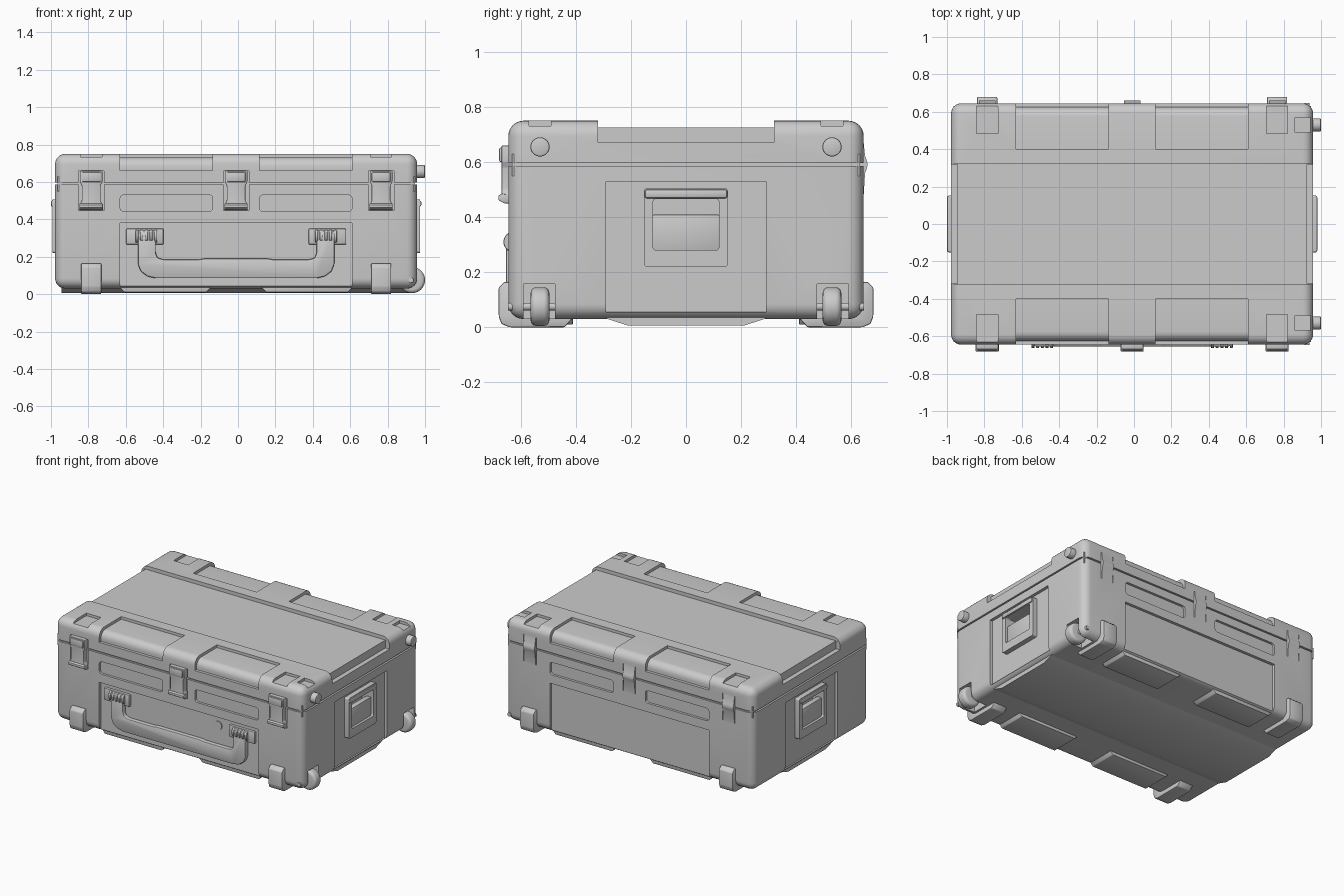
import bpy, bmesh, math

if "Cube" in bpy.data.objects:
    bpy.data.objects.remove(bpy.data.objects["Cube"])

S = (-1, 1)


def finish(name, bm, bevel=0, segs=2, keep=None):
    """Bevel the edges, fix normals and link the mesh as an object."""
    bmesh.ops.recalc_face_normals(bm, faces=bm.faces)
    if bevel:
        edges = [e for e in bm.edges if keep is None or keep(e)]
        bmesh.ops.bevel(bm, geom=edges, offset=bevel, segments=segs,
                        profile=0.5, affect='EDGES', clamp_overlap=True)
        bmesh.ops.recalc_face_normals(bm, faces=bm.faces)
    me = bpy.data.meshes.new(name)
    bm.to_mesh(me)
    bm.free()
    ob = bpy.data.objects.new(name, me)
    bpy.context.collection.objects.link(ob)
    return ob


def prism(name, pts, axis, a, b, bevel=0, segs=2, keep=None):
    """Extrude a profile along an axis: x uses (y,z), y uses (x,z), z uses (x,y)."""
    place = {'x': lambda p, t: (t, p[0], p[1]),
             'y': lambda p, t: (p[0], t, p[1]),
             'z': lambda p, t: (p[0], p[1], t)}[axis]
    bm = bmesh.new()
    lo = [bm.verts.new(place(p, a)) for p in pts]
    hi = [bm.verts.new(place(p, b)) for p in pts]
    bm.faces.new(lo)
    bm.faces.new(hi)
    n = len(pts)
    for i in range(n):
        j = (i + 1) % n
        bm.faces.new((lo[i], lo[j], hi[j], hi[i]))
    return finish(name, bm, bevel, segs, keep)


def box(name, x0, x1, y0, y1, z0, z1, bevel=0, segs=2, keep=None):
    return prism(name, [(x0, y0), (x1, y0), (x1, y1), (x0, y1)], 'z', z0, z1,
                 bevel, segs, keep)


def arc(cx, cy, r, a0, a1, n=6):
    return [(cx + r * math.cos(math.radians(a0 + (a1 - a0) * i / n)),
             cy + r * math.sin(math.radians(a0 + (a1 - a0) * i / n))) for i in range(n + 1)]


def rrect(x0, x1, y0, y1, r):
    return (arc(x1 - r, y1 - r, r, 0, 90) + arc(x0 + r, y1 - r, r, 90, 180)
            + arc(x0 + r, y0 + r, r, 180, 270) + arc(x1 - r, y0 + r, r, 270, 360))[:]


def circle(cx, cy, r, n=32):
    return arc(cx, cy, r, 0, 360 - 360 / n, n - 1)


def flip(pts, s):
    return [(s * p, q) for p, q in pts]


def cut(target, cutters):
    for c in cutters:
        m = target.modifiers.new("cut", 'BOOLEAN')
        m.operation, m.solver, m.object = 'DIFFERENCE', 'EXACT', c
        bpy.context.view_layer.objects.active = target
        bpy.ops.object.modifier_apply(modifier=m.name)
        bpy.data.objects.remove(c)


def not_seam(z):
    return lambda e: not all(abs(v.co.z - z) < 1e-4 for v in e.verts)


# Lid, base and the inner gasket in the seam
lid = box("lid", -.968, .968, -.645, .645, .597, .75, .055, 6, not_seam(.597))
base = box("base", -.968, .968, -.645, .645, .03, .586, .055, 6, not_seam(.586))
box("seam_gasket", -.955, .955, -.632, .632, .55, .63)

# Lid cuts: sunken top, end notches, edge pockets, stacking pockets
cuts = [box("c", -1.2, 1.2, -.32, .32, .725, .9)]
pocket = ([(.4, .9), (.4, .731)] + arc(.575, .681, .05, 90, 0)
          + [(.625, .662), (.8, .662), (.8, .9)])
for s in S:
    cuts.append(box("c", s * .935, s * 1.2, -.319, .319, .67, .9))
    cuts.append(box("c", .87, 1.2, s * .53 - .04, s * .53 + .04, .731, .9))
    for t in S:
        cuts.append(prism("c", flip(pocket, t), 'x', s * .125, s * .62))
        cuts.append(box("c", s * .775 - .057, s * .775 + .057, t * .485, t * .8, .732, .9))
for x in (-.775, 0, .775):
    cuts.append(box("c", x - .068, x + .068, -.8, -.632, .5, .658))
    cuts.append(box("c", x - .05, x + .05, .637, .8, .5, .67))
cut(lid, cuts)

# Base cuts: slots, recessed panels, handle wells, wheel wells
cuts = []
for s in S:
    cuts.append(box("c", -.62, .62, s * .625, s * .8, -.1, .38))
    cuts.append(box("c", s * .947, s * 1.2, -.29, .29, .055, .53))
    cuts.append(box("c", s * .89, s * 1.1, -.125, .125, .275, .47))
    cuts.append(box("c", .845, 1.2, s * .475, s * .59, -.1, .158))
    for t in S:
        slot = rrect(.125, .62, .442, .53, .02)
        cuts.append(prism("c", flip(slot, s), 'y', t * .628, t * .8))
for x in (-.775, 0, .775):
    cuts.append(box("c", x - .068, x + .068, -.8, -.632, .446, .7))
    cuts.append(box("c", x - .05, x + .05, .637, .8, .48, .7))
cut(base, cuts)

# Skids under the base
prism("centre_skid", [(-.29, .032), (-.21, .006), (.21, .006), (.29, .032),
                      (.29, .06), (-.29, .06)], 'x', -.935, .935)
for s in S:
    for t in S:
        prism("edge_skid", [(s * .135, .034), (s * .16, .01), (s * .6, .01), (s * .62, .034),
                            (s * .62, .05), (s * .135, .05)], 'y', t * .41, t * .612, .004)

# Corner feet wrapping under the bottom edge
foot = [(.59, .165), (.66, .165), (.68, .145), (.68, .04), (.67, .012), (.64, 0),
        (.44, 0), (.41, .034), (.59, .06)]
for s in S:
    for t in S:
        prism("foot", flip(foot, t), 'x', s * .775 - .054, s * .775 + .054, .006)

# Wheels, axles and lid knobs on the right end
for s in S:
    prism("wheel", circle(.94, .075, .07, 40), 'y', s * .53 - .034, s * .53 + .034, .02, 4,
          lambda e: abs(e.verts[0].co.y - e.verts[1].co.y) < 1e-4)
    prism("axle", circle(.935, .075, .014, 20), 'y', s * .47, s * .647)
    prism("lid_knob", circle(s * .53, .655, .035), 'x', .94, 1.01, .006, 2,
          lambda e: abs(e.verts[0].co.x - e.verts[1].co.x) < 1e-4)

# Latches in front, hinges behind
half = [(.06, .66), (.06, .6), (.05, .58), (.05, .5), (.062, .478), (.062, .455)]
outline = half + [(-x, z) for x, z in reversed(half)]
hinge = [(.63, .48), (.645, .48), (.65, .56), (.656, .575), (.66, .591), (.656, .607),
         (.65, .622), (.645, .67), (.63, .67)]
for x in (-.775, 0, .775):
    prism("latch", [(x + p, z) for p, z in outline], 'y', -.67, -.625, .005)
    prism("latch_lip", [(-.64, .478), (-.668, .486), (-.681, .478), (-.681, .462),
                        (-.66, .45), (-.64, .45)], 'x', x - .062, x + .062, .003)
    box("latch_cap", x - .05, x + .05, -.678, -.65, .6, .652, .005)
    prism("hinge", hinge, 'x', x - .044, x + .044)

# Front carry handle with its mounts and lock button
outer = [(.43, .34), (.525, .34), (.525, .16), (.51, .122), (.475, .095), (.43, .085)]
grip = outer + [(-x, z) for x, z in reversed(outer)] + [
    (-.43, .22), (-.42, .195), (-.39, .185), (-.2, .185), (-.17, .19),
    (.17, .19), (.2, .185), (.39, .185), (.42, .195), (.43, .22)]
prism("carry_handle", grip, 'y', -.654, -.618, .008)
for s in S:
    box("handle_mount", s * .388, s * .588, -.642, -.615, .265, .35, .006)
    for k in range(5):
        x = s * (.43 + k * .025)
        prism("mount_rib", arc(-.625, .31, .038, 90, 270, 10), 'x', x - .008, x + .008, .002, 1)
prism("lock_button", circle(.295, .315, .03), 'y', -.632, -.615)

# Folding handles on both ends
for s in S:
    frame = prism("end_handle_frame", rrect(-.153, .153, .22, .505, .012), 'x',
                  s * .935, s * .982)
    cut(frame, [prism("c", rrect(-.12, .12, .28, .466, .012), 'x', s * .8, s * 1.1)])
    box("end_handle_bar", s * .955, s * .99, -.15, .15, .468, .5, .008)
    box("end_handle_plate", s * .925, s * .965, -.121, .121, .275, .41, .006)

# Shift to the body's true centre and smooth rounded edges
bpy.ops.object.select_all(action='SELECT')
for o in bpy.context.scene.objects:
    o.location.x -= .01
bpy.ops.object.shade_smooth_by_angle(angle=math.radians(30))
